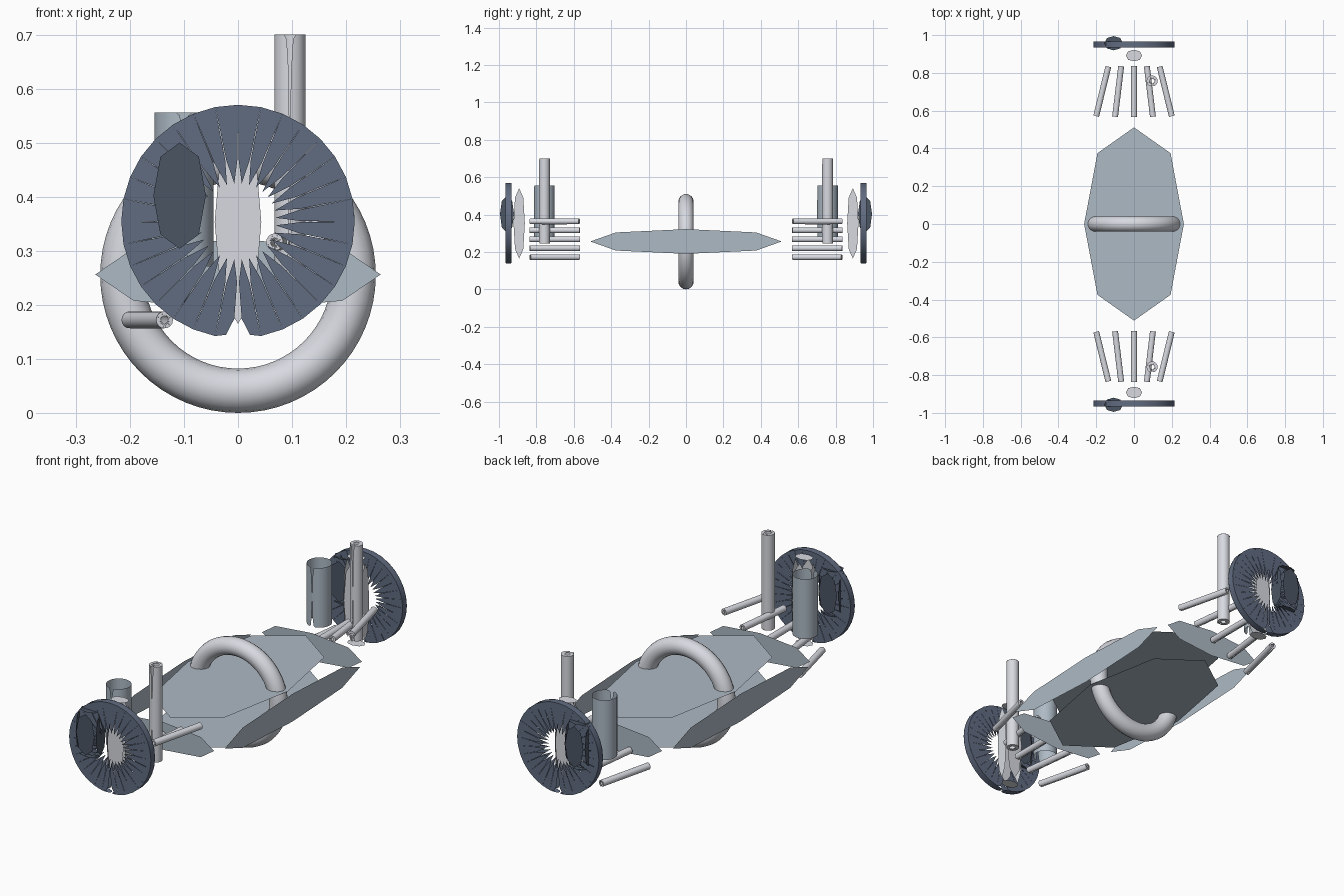
import bpy, math

if "Cube" in bpy.data.objects:
    bpy.data.objects.remove(bpy.data.objects["Cube"])

def material(name, rgb):
    m = bpy.data.materials.new(name)
    m.diffuse_color = (*rgb, 1)
    m.use_nodes = True
    m.node_tree.nodes["Principled BSDF"].inputs["Base Color"].default_value = m.diffuse_color
    return m

STEEL = material("blue_grey", (0.42, 0.49, 0.56))
LIGHT = material("light_grey", (0.68, 0.70, 0.75))
DARK = material("dark_blue", (0.12, 0.15, 0.22))
DARKER = material("darker_blue", (0.07, 0.09, 0.125))

def build(name, verts, faces, loc, rot=(0, 0, 0), mat=None, smooth=True):
    """Loose-faced mesh, rounded off by one subdivision level."""
    me = bpy.data.meshes.new(name)
    me.from_pydata(verts, [], faces)
    me.update()
    for p in me.polygons:
        p.use_smooth = smooth
    ob = bpy.data.objects.new(name, me)
    bpy.context.collection.objects.link(ob)
    ob.location, ob.rotation_euler = loc, rot
    if mat:
        me.materials.append(mat)
    sub = ob.modifiers.new("subdivide", 'SUBSURF')
    sub.levels = sub.render_levels = 1
    return ob

def panel_box(name, half, loc, mat=None):
    """Six separate quads; subdividing turns each into an octagonal panel."""
    verts, faces = [], []
    for axis in range(3):
        for s in (-1, 1):
            quad = []
            for a, b in ((-1, -1), (1, -1), (1, 1), (-1, 1)):
                p = [0, 0, 0]
                p[axis] = s * half[axis]
                p[(axis + 1) % 3] = a * half[(axis + 1) % 3]
                p[(axis + 2) % 3] = b * half[(axis + 2) % 3]
                quad.append(tuple(p))
            n = len(verts)
            verts += quad if s > 0 else quad[::-1]
            faces.append((n, n + 1, n + 2, n + 3))
    return build(name, verts, faces, loc, mat=mat, smooth=False)

def tube(name, r, length, n, loc, rot=(0, 0, 0), mat=None, caps=True):
    """Cylinder along z with an open seam at -y and loose cap wedges."""
    h = length / 2
    ring = [(r * math.sin(math.tau * i / n), -r * math.cos(math.tau * i / n))
            for i in range(n + 1)]
    verts = [(x, y, z) for z in (-h, h) for x, y in ring]
    faces = [(i, i + 1, n + 2 + i, n + 1 + i) for i in range(n)]
    if caps:
        for z in (-h, h):
            base = len(verts)
            verts += [(x, y, z) for x, y in ring]
            for i in range(n):
                verts.append((0, 0, z))
                tri = (base + i, base + i + 1, len(verts) - 1)
                faces.append(tri if z > 0 else tri[::-1])
    return build(name, verts, faces, loc, rot, mat)

# central body panels and the hoop around them
panel_box("body", (0.288, 0.558, 0.072), (0, 0, 0.256), STEEL)
bpy.ops.mesh.primitive_torus_add(
    major_radius=0.214, minor_radius=0.041, major_segments=64,
    minor_segments=16, location=(0, 0, 0.255), rotation=(math.pi / 2, 0, 0))
hoop = bpy.context.object
hoop.name = "hoop"
hoop.data.materials.append(LIGHT)
bpy.ops.object.shade_smooth()

# identical end assemblies, front and back
for s, end in ((-1, "front"), (1, "back")):
    tube(end + "_disc", 0.216, 0.032, 32, (0, s * 0.95, 0.354),
         (math.pi / 2, 0, 0), DARK)
    panel_box(end + "_caliper", (0.053, 0.041, 0.107),
              (-0.108, s * 0.957, 0.402), DARKER)
    panel_box(end + "_upright", (0.047, 0.033, 0.205), (0, s * 0.892, 0.353), LIGHT)
    tube(end + "_spring_sleeve", 0.0555, 0.285, 24, (-0.1, s * 0.757, 0.413),
         mat=STEEL, caps=False)
    tube(end + "_damper", 0.0295, 0.455, 16, (0.096, s * 0.757, 0.473), mat=LIGHT)
    # five link rods, fanned out and stepped upward
    for i in range(-2, 3):
        tube(f"{end}_link_rod_{i + 3}", 0.016, 0.27, 16,
             (0.084 * i, s * 0.702, 0.268 + 0.048 * i),
             (math.pi / 2, 0, s * 0.12 * i), LIGHT)
